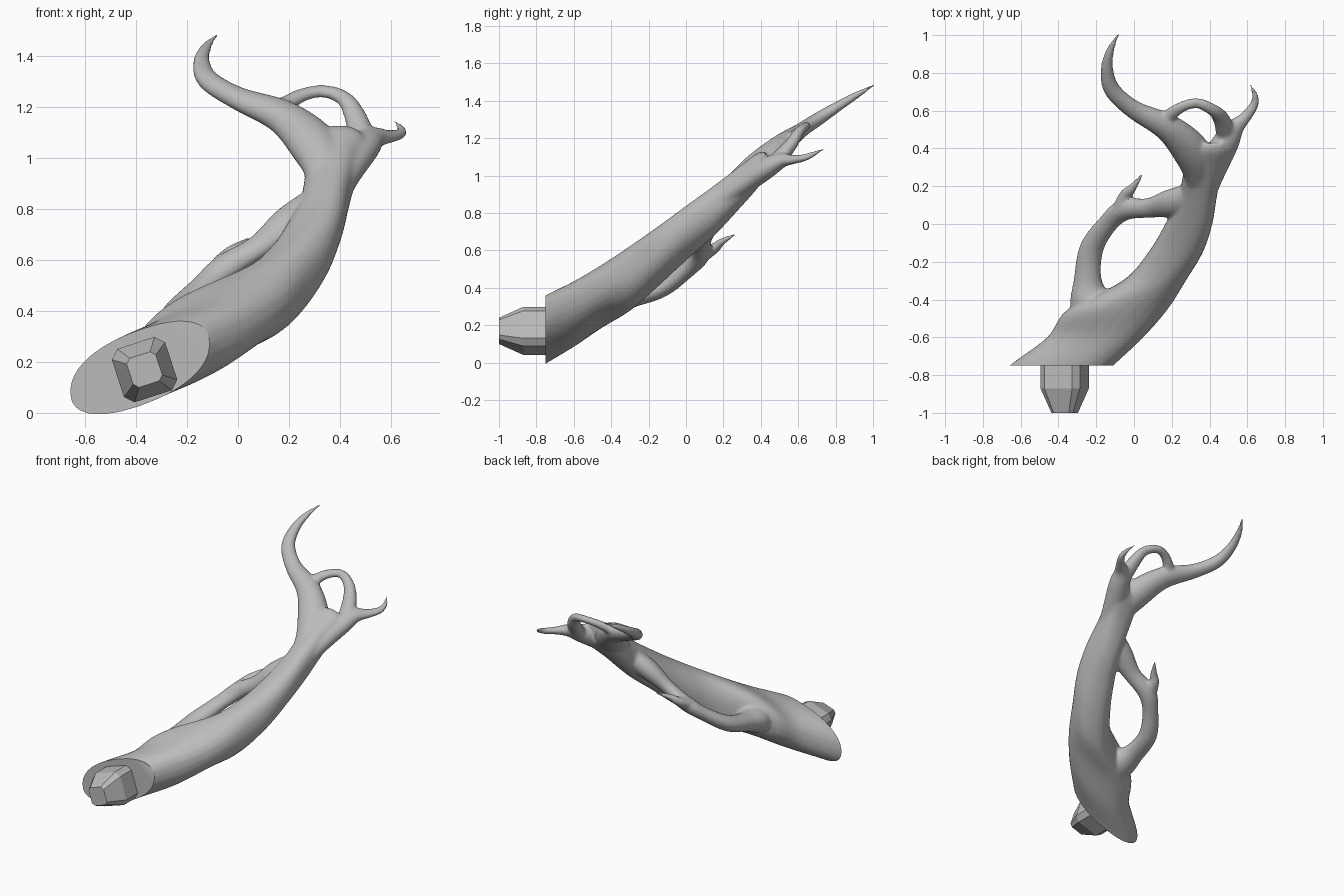
import bpy, bmesh, math
from mathutils import Vector, Matrix

if "Cube" in bpy.data.objects:
    bpy.data.objects.remove(bpy.data.objects["Cube"])

grey = bpy.data.materials.new("plain grey")
grey.use_nodes = True
GREY = (0.5, 0.5, 0.5, 1)
grey.diffuse_color = GREY
grey.node_tree.nodes["Principled BSDF"].inputs["Base Color"].default_value = GREY

SIDES = 24
PLANE_NORMAL = Vector((0, -0.54, 0.84))  # the whole antler lies in this slanted plane


def smooth_rows(rows, steps=5):
    """Catmull-Rom interpolation of number rows."""
    rows = [Vector(r) for r in rows]
    out = []
    for i in range(len(rows) - 1):
        b, c = rows[i], rows[i + 1]
        a = rows[i - 1] if i else b * 2 - c
        d = rows[i + 2] if i + 2 < len(rows) else c * 2 - b
        for s in range(steps):
            t = s / steps
            out.append((b * 2 + (c - a) * t + (a * 2 - b * 5 + c * 4 - d) * t ** 2
                        + (b * 3 - a - c * 3 + d) * t ** 3) / 2)
    return out + [rows[-1]]


def loft(bm, rings):
    """Closed skin over a list of point rings."""
    loops = [[bm.verts.new(p) for p in ring] for ring in rings]
    n = len(loops[0])
    for a, b in zip(loops, loops[1:]):
        for i in range(n):
            bm.faces.new((a[i], a[(i + 1) % n], b[(i + 1) % n], b[i]))
    bm.faces.new(loops[0][::-1])
    bm.faces.new(loops[-1])


def circle(power=1.0):
    """Unit circle points; a power below one squares it off."""
    def bulge(v):
        return math.copysign(abs(v) ** power, v)
    turns = [2 * math.pi * i / SIDES for i in range(SIDES)]
    return [(bulge(math.cos(t)), bulge(math.sin(t))) for t in turns]


def beam(bm, rows):
    """Skewed rounded sections across y: y, x min, x max, z min, z max, skew."""
    rings = []
    for y, x0, x1, z0, z1, skew in smooth_rows(rows):
        half = (z1 - z0) / 2
        rise = math.sqrt(half ** 2 - skew ** 2)
        rings.append([((x0 + x1) / 2 + (x1 - x0) / 2 * c, y, (z0 + z1) / 2 + skew * c + rise * s)
                      for c, s in circle(0.88)])
    loft(bm, rings)


def tine(bm, rows, flat=0.8):
    """Tapering tube: x, y, z, radius."""
    rows = smooth_rows(rows)
    pts = [Vector(r[:3]) for r in rows]
    rings = []
    for i, p in enumerate(pts):
        tangent = (pts[min(i + 1, len(pts) - 1)] - pts[max(i - 1, 0)]).normalized()
        side = tangent.cross(PLANE_NORMAL).normalized()
        up = side.cross(tangent)
        r = max(rows[i][3], 0.004)
        rings.append([p + side * r * c + up * r * flat * s for c, s in circle()])
    loft(bm, rings)


def make_object(name, bm):
    bmesh.ops.recalc_face_normals(bm, faces=bm.faces)
    mesh = bpy.data.meshes.new(name)
    bm.to_mesh(mesh)
    bm.free()
    ob = bpy.data.objects.new(name, mesh)
    bpy.context.collection.objects.link(ob)
    mesh.materials.append(grey)
    return ob


# Antler: main beam
bm = bmesh.new()
beam(bm, [(-0.88, -0.79, -0.25, -0.08, 0.28, 0.095),
          (-0.75, -0.66, -0.11, 0.0, 0.355, 0.095),
          (-0.6, -0.46, 0.05, 0.09, 0.43, 0.08),
          (-0.45, -0.35, 0.18, 0.19, 0.52, 0.065),
          (-0.3, -0.06, 0.275, 0.28, 0.62, 0.06),
          (-0.15, 0.075, 0.365, 0.41, 0.725, 0.06),
          (0, 0.165, 0.415, 0.55, 0.835, 0.055),
          (0.15, 0.235, 0.44, 0.68, 0.945, 0.04),
          (0.3, 0.265, 0.475, 0.84, 1.06, 0.02),
          (0.38, 0.28, 0.51, 0.93, 1.12, 0),
          (0.43, 0.32, 0.49, 1.0, 1.13, 0)])
# Long hooked tine
tine(bm, [(0.35, 0.13, 0.83, 0.06), (0.345, 0.27, 0.95, 0.085), (0.3, 0.39, 1.05, 0.1),
          (0.18, 0.51, 1.16, 0.077), (0, 0.605, 1.235, 0.052), (-0.115, 0.71, 1.305, 0.045),
          (-0.143, 0.82, 1.375, 0.034), (-0.125, 0.92, 1.435, 0.022), (-0.08, 1.01, 1.487, 0.006)])
# Short hooked tine
tine(bm, [(0.36, 0.13, 0.83, 0.06), (0.41, 0.28, 0.94, 0.075), (0.485, 0.43, 1.04, 0.072),
          (0.535, 0.51, 1.08, 0.05), (0.59, 0.565, 1.085, 0.032), (0.635, 0.63, 1.095, 0.025),
          (0.64, 0.68, 1.115, 0.018), (0.615, 0.74, 1.145, 0.006)])
# Loop between the two hooked tines
tine(bm, [(0.15, 0.54, 1.18, 0.045), (0.235, 0.61, 1.24, 0.032), (0.33, 0.64, 1.263, 0.029),
          (0.415, 0.605, 1.235, 0.034), (0.46, 0.56, 1.165, 0.044), (0.49, 0.48, 1.07, 0.055)])
# Side branch that rejoins the beam
tine(bm, [(-0.13, -0.56, 0.28, 0.12), (-0.22, -0.43, 0.32, 0.12), (-0.245, -0.3, 0.35, 0.075),
          (-0.225, -0.13, 0.4, 0.064), (-0.14, 0.0, 0.49, 0.054), (-0.05, 0.075, 0.57, 0.06),
          (0.08, 0.085, 0.65, 0.056), (0.2, 0.11, 0.74, 0.08), (0.3, 0.14, 0.81, 0.08)])
# Spike on the side branch
tine(bm, [(-0.07, 0.06, 0.56, 0.055), (-0.045, 0.15, 0.61, 0.036), (-0.01, 0.19, 0.645, 0.025),
          (0.05, 0.27, 0.69, 0.006)])
antler = make_object("antler", bm)

# Fuse the pieces into one soft skin
bpy.context.view_layer.objects.active = antler
antler.select_set(True)
fuse = antler.modifiers.new("fuse", "REMESH")
fuse.mode = "VOXEL"
fuse.voxel_size = 0.009
soften = antler.modifiers.new("soften", "SMOOTH")
soften.factor = 0.5
soften.iterations = 10
for name in ("fuse", "soften"):
    bpy.ops.object.modifier_apply(modifier=name)

# Flat cut end
bm = bmesh.new()
bm.from_mesh(antler.data)
cut = bmesh.ops.bisect_plane(bm, geom=bm.verts[:] + bm.edges[:] + bm.faces[:],
                             plane_co=(0, -0.75, 0), plane_no=(0, -1, 0), clear_outer=True)
rim = [e for e in cut["geom_cut"] if isinstance(e, bmesh.types.BMEdge)]
bmesh.ops.holes_fill(bm, edges=rim, sides=0)
bmesh.ops.recalc_face_normals(bm, faces=bm.faces)
bm.to_mesh(antler.data)
bm.free()
bpy.ops.object.shade_smooth_by_angle(angle=math.radians(40))

# Faceted peg on the cut end
bm = bmesh.new()
turn = Matrix.Rotation(math.radians(-18), 3, "Y")
corners = [(1, 0.7), (0.7, 1), (-0.7, 1), (-1, 0.7),
           (-1, -0.7), (-0.7, -1), (0.7, -1), (1, -0.7)]
loft(bm, [[turn @ Vector((x * r, 0, z * r)) + Vector((-0.367, y, 0.17)) for x, z in corners]
          for y, r in ((-0.7, 0.11), (-0.87, 0.11), (-1.0, 0.06))])
make_object("peg", bm)
